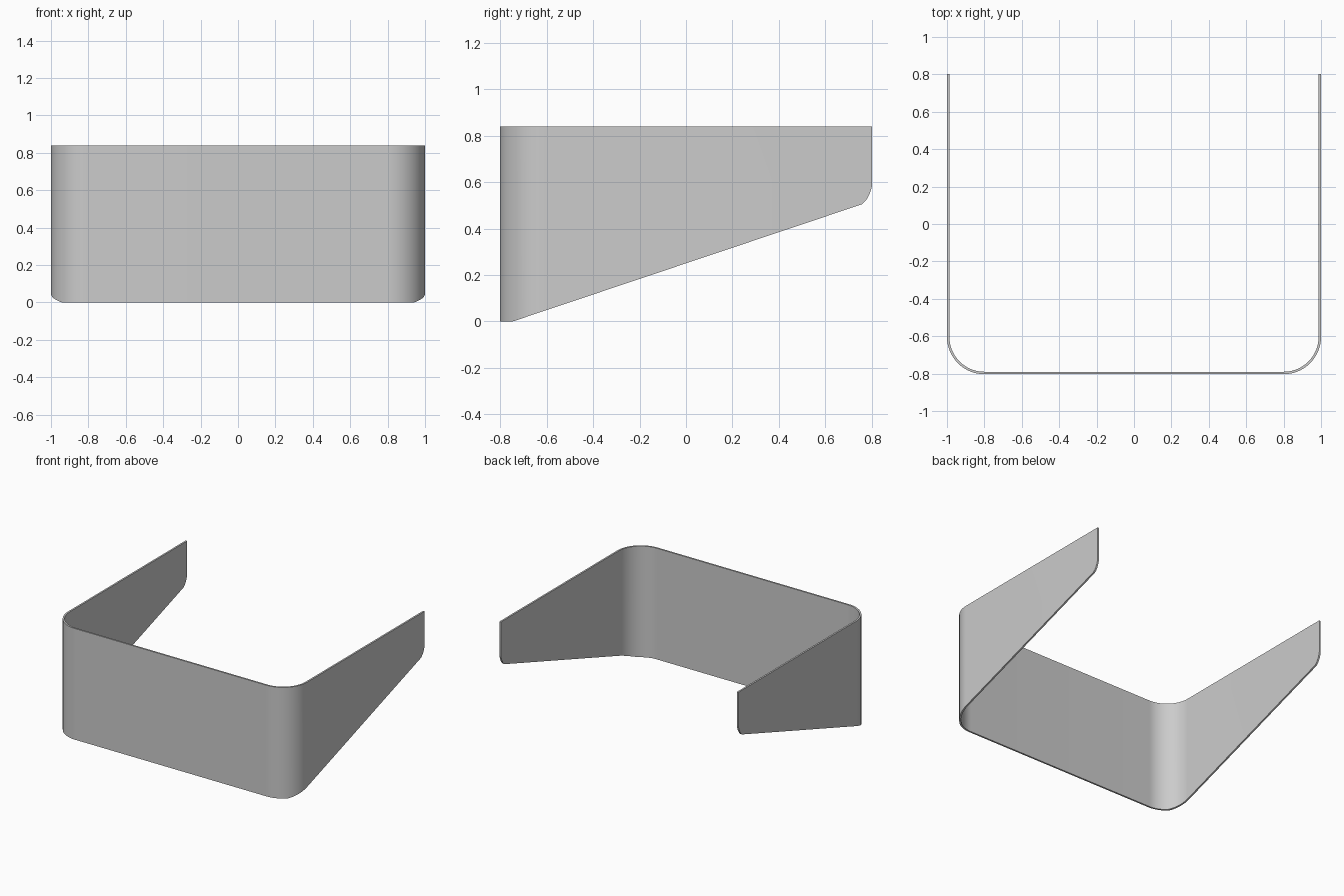
import bpy, bmesh, math

if "Cube" in bpy.data.objects:
    bpy.data.objects.remove(bpy.data.objects["Cube"])

Y, TOP, THICK, R = 0.803, 0.84, 0.013, 0.2
KNEE_Y = -0.745                      # where the sloped lower edge begins
TIP = [(0.757, 0.504), (0.79, 0.525), (Y, 0.588)]   # rounded rear lower corner
SLOPE = TIP[0][1] / (TIP[0][0] - KNEE_Y)


def lower_edge(y):
    return max(0.0, (y - KNEE_Y) * SLOPE)


def bezier(t):
    return tuple((1 - t) ** 2 * a + 2 * t * (1 - t) * b + t * t * c
                 for a, b, c in zip(*TIP))


# Stations along the right half: outer xy, inner xy, optional lower z
stations = [((0, -Y), (0, -Y + THICK), None)]
cx, cy = 1 - R, -Y + R
N = 24
for i in range(N + 1):
    a = -math.pi / 2 + math.pi / 2 * i / N
    ring = [(cx + r * math.cos(a), cy + r * math.sin(a)) for r in (R, R - THICK)]
    stations.append((ring[0], ring[1], None))
for i in range(9):
    y, z = bezier(i / 8)
    stations.append(((1, y), (1 - THICK, y), z))

# Wrap-around panel: front, rounded corner and tapering side wing
bm = bmesh.new()
rings = []
for outer, inner, z in stations:
    zo = lower_edge(outer[1]) if z is None else z
    zi = lower_edge(inner[1]) if z is None else z
    rings.append([bm.verts.new(p) for p in (
        (*outer, zo), (*outer, TOP), (*inner, TOP), (*inner, zi))])
for a, b in zip(rings, rings[1:]):
    for i in range(4):
        j = (i + 1) % 4
        bm.faces.new((a[i], b[i], b[j], a[j]))
bm.faces.new(rings[-1])
bmesh.ops.recalc_face_normals(bm, faces=bm.faces)
# The half is open at x = 0, so make sure the front faces outward
bm.faces.ensure_lookup_table()
if bm.faces[0].normal.y > 0:
    bmesh.ops.reverse_faces(bm, faces=bm.faces)

mesh = bpy.data.meshes.new("wraparound_panel")
bm.to_mesh(mesh)
bm.free()
panel = bpy.data.objects.new("wraparound_panel", mesh)
bpy.context.collection.objects.link(panel)

# Smooth bends with crisp rims, then mirror to the left half
bpy.context.view_layer.objects.active = panel
panel.select_set(True)
bpy.ops.object.shade_smooth_by_angle(angle=math.radians(30))
mirror = panel.modifiers.new("mirror", 'MIRROR')
mirror.use_clip = True
